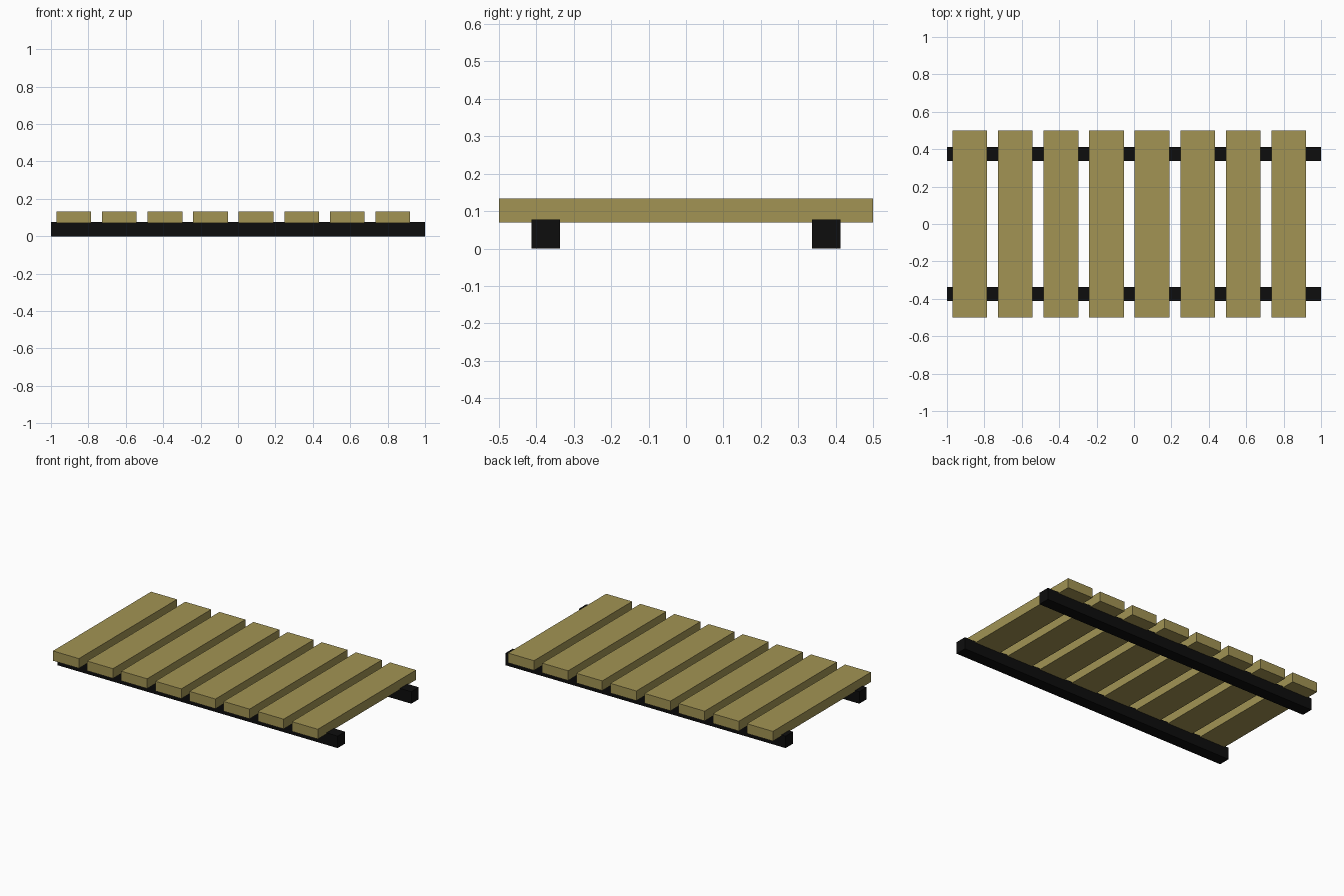
import bpy

cube = bpy.data.objects.get("Cube")
if cube:
    bpy.data.objects.remove(cube, do_unlink=True)


def make_material(name, color):
    mat = bpy.data.materials.new(name)
    mat.use_nodes = True
    mat.diffuse_color = color
    bsdf = next(n for n in mat.node_tree.nodes if n.type == 'BSDF_PRINCIPLED')
    bsdf.inputs["Base Color"].default_value = color
    return mat


def add_box(name, low, high, mat):
    """Box spanning two opposite corners."""
    center = [(a + b) / 2 for a, b in zip(low, high)]
    bpy.ops.mesh.primitive_cube_add(size=1, location=center)
    obj = bpy.context.object
    obj.name = name
    obj.scale = [b - a for a, b in zip(low, high)]
    bpy.ops.object.transform_apply(location=False, rotation=False, scale=True)
    obj.data.materials.append(mat)
    return obj


wood = make_material("olive wood", (0.36, 0.295, 0.088, 1))
black = make_material("black", (0.004, 0.004, 0.004, 1))

# Two long rails carrying the planks
for name, y in (("front_rail", -0.375), ("back_rail", 0.375)):
    add_box(name, (-1, y - 0.038, 0), (1, y + 0.038, 0.077), black)

# Row of evenly spaced planks, slightly sunk into the rails
PLANKS, START, STEP, WIDTH = 8, -0.97, 0.2435, 0.185
for i in range(PLANKS):
    x = START + i * STEP
    add_box(f"plank_{i + 1}", (x, -0.5, 0.07), (x + WIDTH, 0.5, 0.133), wood)
